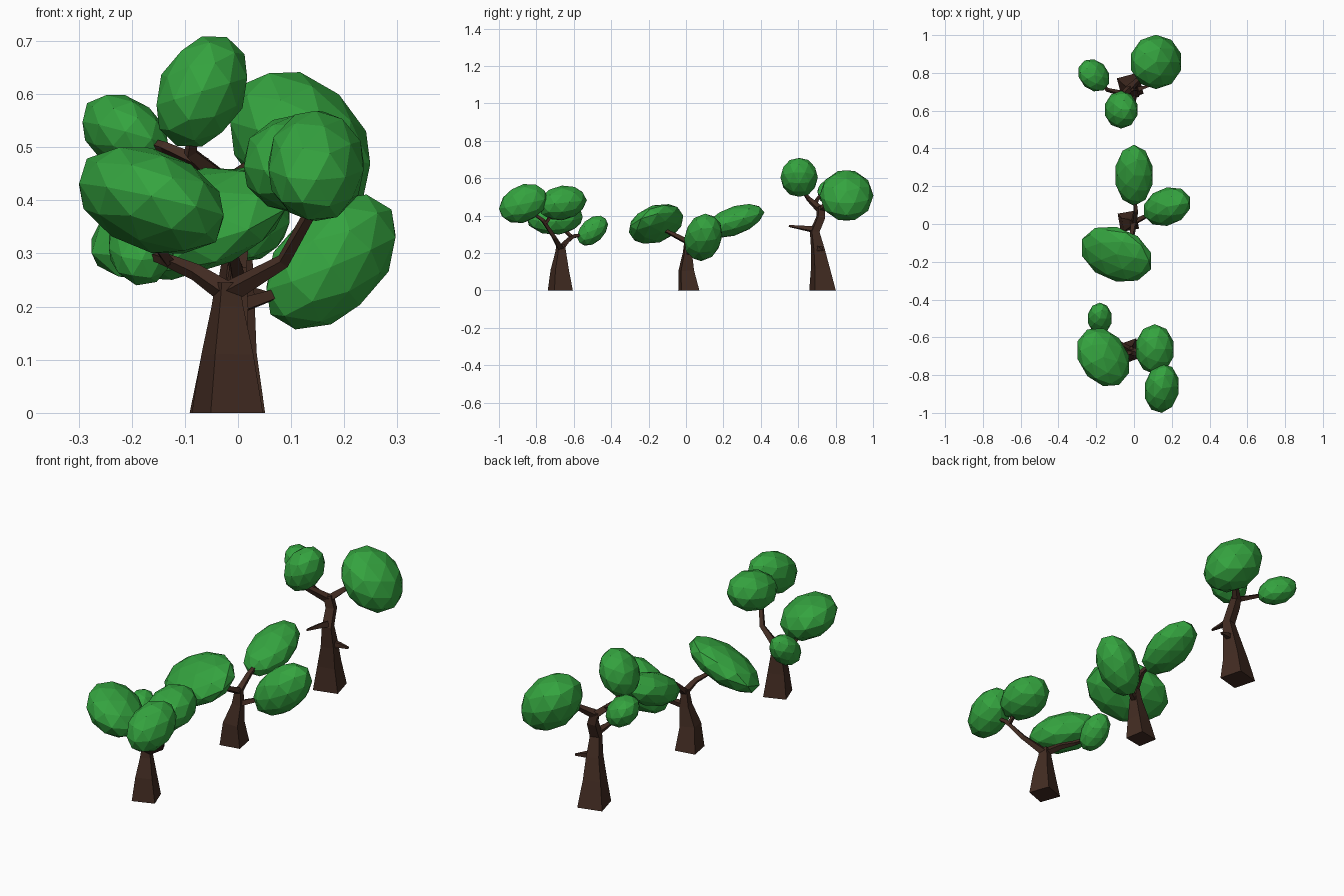
import bpy, bmesh, math
from mathutils import Vector, Matrix

if "Cube" in bpy.data.objects:
    bpy.data.objects.remove(bpy.data.objects["Cube"])


def material(name, color):
    m = bpy.data.materials.new(name)
    m.diffuse_color = color
    m.use_nodes = True
    m.node_tree.nodes["Principled BSDF"].inputs["Base Color"].default_value = m.diffuse_color
    return m


LEAF = material("leaf_green", (0.035, 0.37, 0.05, 1))
BARK = material("bark_brown", (0.055, 0.025, 0.016, 1))


def finish(bm, name, mat):
    bmesh.ops.recalc_face_normals(bm, faces=bm.faces)
    me = bpy.data.meshes.new(name)
    bm.to_mesh(me)
    bm.free()
    me.materials.append(mat)
    ob = bpy.data.objects.new(name, me)
    bpy.context.collection.objects.link(ob)


def foliage(name, center, ext, xy=0, xz=0, yz=0):
    """Leaning low-poly ellipsoid from half extents and tilt in each plane."""
    a, b, c = (e * 1.02 for e in ext)
    k = math.sqrt(1 - xy * xy)
    m = (yz - xz * xy) / k
    n = math.sqrt(1 - xz * xz - m * m)
    mat = Matrix(((a, 0, 0, center[0]),
                  (b * xy, b * k, 0, center[1]),
                  (c * xz, c * m, c * n, center[2]),
                  (0, 0, 0, 1)))
    bm = bmesh.new()
    bmesh.ops.create_icosphere(bm, subdivisions=2, radius=1, matrix=mat)
    finish(bm, name, LEAF)


def limb(bm, path, sides=4, turn=25, grounded=False):
    """Tapered tube through (x, y, z, radius) points."""
    pts = [Vector(p[:3]) for p in path]
    rings = []
    for i, p in enumerate(pts):
        t = pts[min(i + 1, len(pts) - 1)] - pts[max(i - 1, 0)]
        if grounded and i == 0:
            t = Vector((0, 0, 1))
        q = Vector((0, 0, 1)).rotation_difference(t.normalized())
        ring = []
        for s in range(sides):
            ang = math.tau * s / sides + math.radians(45 + turn)
            v = Vector((math.cos(ang), math.sin(ang), 0)) * path[i][3]
            ring.append(bm.verts.new(p + q @ v))
        rings.append(ring)
    for r0, r1 in zip(rings, rings[1:]):
        for s in range(sides):
            e = (s + 1) % sides
            bm.faces.new((r0[s], r0[e], r1[e], r1[s]))
    bm.faces.new(rings[0][::-1])
    bm.faces.new(rings[-1])


def wood(name, trunk, branches, turn):
    bm = bmesh.new()
    limb(bm, trunk, turn=turn, grounded=True)
    for b in branches:
        limb(bm, b, turn=turn)
    finish(bm, name, BARK)


# Front tree: short trunk, two forked branches
wood("front_tree_trunk",
     [(-.02, -.672, 0, .074), (-.02, -.675, .11, .054),
      (-.02, -.67, .2, .033), (-.02, -.67, .245, .025)],
     [[(-.02, -.67, .225, .022), (.085, -.705, .285, .014),
       (.135, -.765, .375, .012), (.145, -.84, .43, .008)],
      [(.13, -.75, .36, .011), (.12, -.7, .43, .008)],
      [(-.02, -.67, .225, .022), (-.08, -.635, .265, .016),
       (-.14, -.6, .29, .012), (-.175, -.53, .3, .008)],
      [(-.13, -.61, .285, .012), (-.17, -.67, .34, .008)]], 20)
foliage("front_tree_leaves_left", (-.163, -.705, .4), (.14, .155, .102), xy=-.25, xz=-.3)
foliage("front_tree_leaves_front", (.147, -.87, .465), (.092, .128, .105), xy=.1, yz=.25)
foliage("front_tree_leaves_right", (.11, -.663, .468), (.102, .13, .092), yz=.15)
foliage("front_tree_leaves_small", (-.181, -.5, .32), (.064, .082, .08), yz=.4)

# Middle tree: leaning trunk, three branches
wood("middle_tree_trunk",
     [(-.03, .015, 0, .069), (-.025, .002, .11, .05),
      (-.005, .008, .2, .03), (.0, .008, .275, .019)],
     [[(0, .01, .26, .018), (-.01, -.06, .295, .014), (-.06, -.13, .33, .008)],
      [(0, .008, .26, .018), (.01, .07, .32, .014), (0, .17, .35, .008)],
      [(0, .01, .2, .018), (.06, .04, .22, .013), (.13, .07, .25, .008)]], 10)
foliage("middle_tree_leaves_back", (0, .258, .372), (.1, .158, .09), yz=.5)
foliage("middle_tree_leaves_right", (.175, .092, .284), (.125, .102, .126), xy=.2, xz=.4, yz=.15)
foliage("middle_tree_leaves_front", (-.093, -.16, .356), (.188, .147, .107), xy=-.25, xz=.4, yz=.3)

# Back tree: tall crooked trunk with two broken stubs
wood("back_tree_trunk",
     [(-.02, .73, 0, .082), (-.015, .718, .12, .058), (-.005, .705, .22, .042),
      (0, .688, .315, .03), (-.005, .72, .39, .028), (-.02, .72, .445, .024)],
     [[(-.02, .72, .43, .022), (-.09, .655, .49, .014), (-.08, .62, .54, .009)],
      [(-.02, .72, .43, .022), (.03, .77, .47, .015), (.08, .82, .5, .009)],
      [(-.06, .69, .465, .016), (-.14, .71, .5, .011), (-.19, .76, .515, .008)],
      [(0, .69, .325, .02), (-.01, .62, .335, .013), (-.015, .55, .345, .006)],
      [(0, .705, .225, .022), (.04, .72, .222, .014), (.08, .73, .214, .006)]], 15)
foliage("back_tree_leaves_big", (.117, .858, .508), (.136, .141, .137), xz=-.3)
foliage("back_tree_leaves_front", (-.068, .605, .605), (.088, .098, .105), xz=.25)
foliage("back_tree_leaves_left", (-.212, .787, .525), (.083, .085, .075), xy=-.2, xz=-.3)
